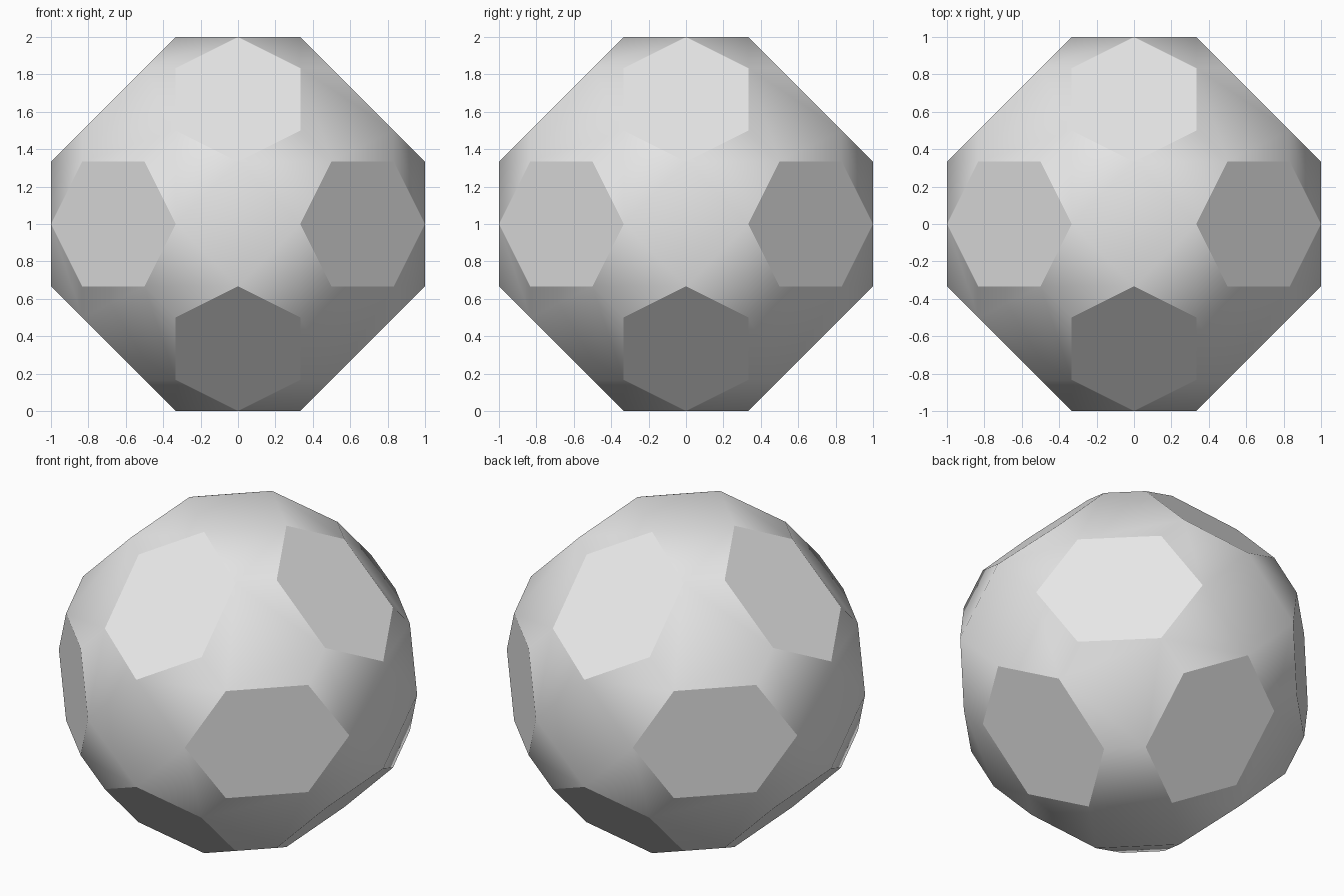
import bpy
import bmesh
import math
from itertools import permutations, product
from mathutils import Vector

if "Cube" in bpy.data.objects:
    bpy.data.objects.remove(bpy.data.objects["Cube"])


def symmetric(a, b, c):
    """Every axis order and sign of one point or direction."""
    return sorted({tuple(s * v for s, v in zip(signs, p))
                   for p in permutations((a, b, c))
                   for signs in product((1, -1), repeat=3)})


bm = bmesh.new()

# Corners: square corners and the remaining hexagon corners (in sixths)
for seed in ((0, 2, 6), (2, 3, 5)):
    for p in symmetric(*seed):
        bm.verts.new(Vector(p) / 6)

# Faces: squares, bevelled hexagons, corner hexagons, linking trapezoids
for seed in ((0, 0, 1), (0, 1, 1), (1, 1, 1), (1, 1, 3)):
    for direction in symmetric(*seed):
        n = Vector(direction).normalized()
        reach = max(v.co.dot(n) for v in bm.verts)
        ring = [v for v in bm.verts if v.co.dot(n) > reach - 1e-4]
        centre = sum((v.co for v in ring), Vector()) / len(ring)
        u = (ring[0].co - centre).normalized()
        w = n.cross(u)
        ring.sort(key=lambda v: math.atan2((v.co - centre).dot(w),
                                           (v.co - centre).dot(u)))
        bm.faces.new(ring)

# Stand it on the ground
bmesh.ops.translate(bm, verts=bm.verts, vec=(0, 0, 1))
bm.normal_update()
mesh = bpy.data.meshes.new("faceted_ball")
bm.to_mesh(mesh)
bm.free()

grey = bpy.data.materials.new("light_grey")
grey.diffuse_color = (0.8, 0.8, 0.8, 1)
grey.use_nodes = True
grey.node_tree.nodes["Principled BSDF"].inputs["Base Color"].default_value = grey.diffuse_color
mesh.materials.append(grey)

ball = bpy.data.objects.new("faceted_ball", mesh)
bpy.context.collection.objects.link(ball)
bpy.context.view_layer.objects.active = ball
ball.select_set(True)

# Twelve hexagons stay crisp, the surface between them blends
bpy.ops.object.shade_smooth_by_angle(angle=math.radians(30))
